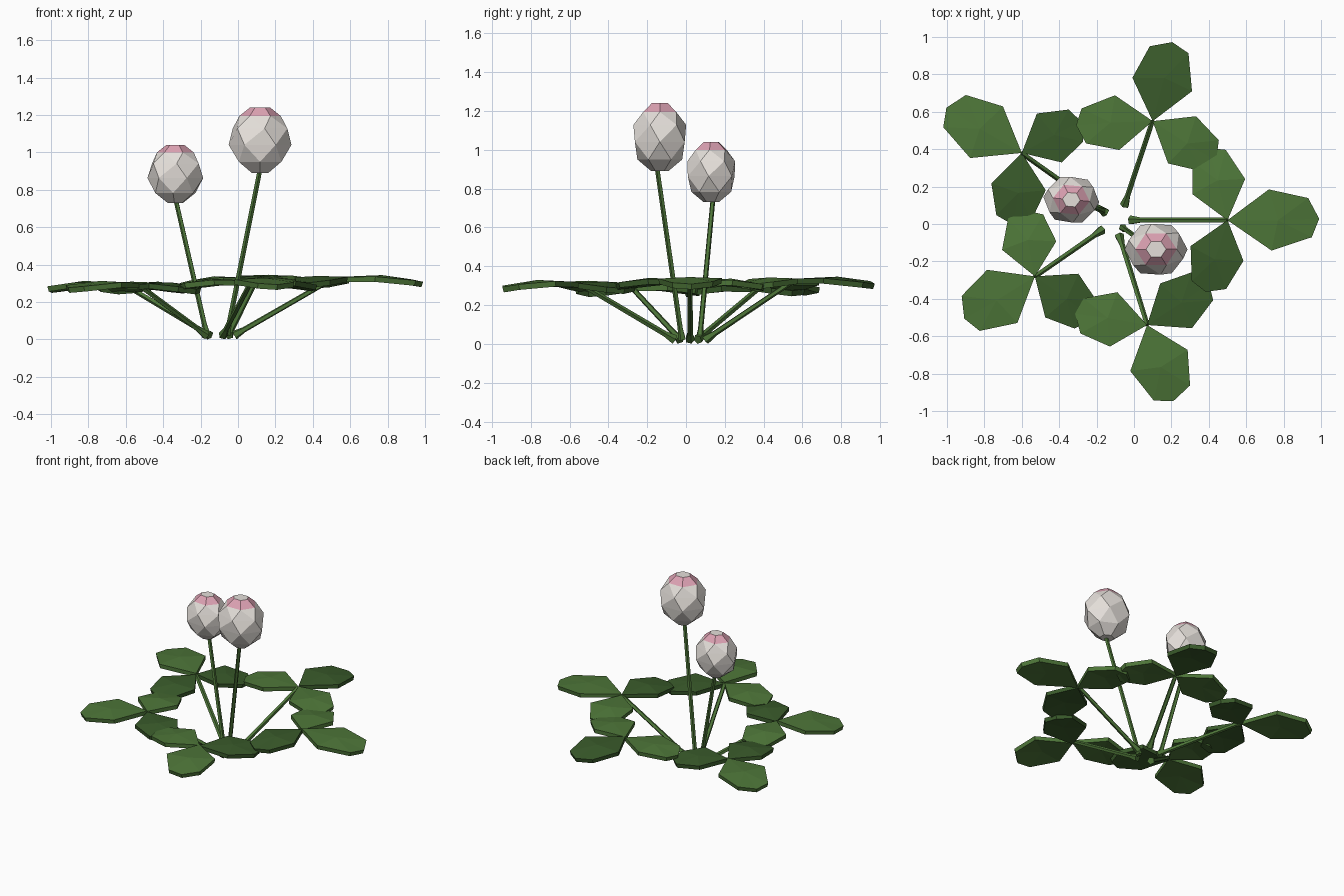
import bpy, bmesh
from math import cos, sin, pi, radians
from mathutils import Vector

if "Cube" in bpy.data.objects:
    bpy.data.objects.remove(bpy.data.objects["Cube"])


def mat(name, c):
    m = bpy.data.materials.new(name)
    m.diffuse_color = (*c, 1)
    m.use_nodes = True
    m.node_tree.nodes["Principled BSDF"].inputs["Base Color"].default_value = m.diffuse_color
    return m


GREEN = mat("leaf_green", (0.075, 0.18, 0.04))
DARK = mat("dark_green", (0.042, 0.105, 0.024))
PALE = mat("pale_petal", (0.78, 0.74, 0.70))
PINK = mat("pink_petal", (0.72, 0.36, 0.45))


def finish(name, bm, mats):
    bmesh.ops.recalc_face_normals(bm, faces=bm.faces[:])
    me = bpy.data.meshes.new(name)
    bm.to_mesh(me)
    bm.free()
    for m in mats:
        me.materials.append(m)
    ob = bpy.data.objects.new(name, me)
    bpy.context.collection.objects.link(ob)
    return ob


def loft(bm, rings, shade=lambda i: 0):
    """Skin a list of equal vertex loops and cap both ends."""
    vs = [[bm.verts.new(p) for p in r] for r in rings]
    n = len(vs[0])
    bm.faces.new(vs[0])
    bm.faces.new(vs[-1])
    for k in range(len(vs) - 1):
        for i in range(n):
            j = (i + 1) % n
            a, b, c, d = vs[k][i], vs[k][j], vs[k + 1][j], vs[k + 1][i]
            for tri in ((a, b, d), (b, c, d)):
                bm.faces.new(tri).material_index = shade(k)


# stems: thin, flared at the foot
def stem(name, base, top, r0, r1, n=5):
    a, b = Vector(base), Vector(top)
    d = (b - a).normalized()
    q = d.to_track_quat('Z', 'Y')
    rings = []
    for p, r in ((a, r0), (a + d * 0.06, r1 * 1.1), (b, r1)):
        rings.append([p + q @ Vector((r * cos(2 * pi * i / n), r * sin(2 * pi * i / n), 0))
                      for i in range(n)])
    bm = bmesh.new()
    loft(bm, rings)
    finish(name, bm, [GREEN])


# leaflets: faceted slabs, raised mid-way and drooping at the tip
OUTLINE = [(0, 0, 0), (.45, 1, .005), (.88, .72, -.012), (1, .05, -.025),
           (.92, -.55, -.018), (.48, -.98, .003)]


def leaflet(name, hub, ang, length, half, flip, material):
    a = radians(ang)
    hub = Vector(hub)
    bm = bmesh.new()

    def pt(u, v, dz, s=1.0):
        x, y = u * length * s, v * half * s * flip
        return hub + Vector((x * cos(a) - y * sin(a), x * sin(a) + y * cos(a), dz))

    top = [bm.verts.new(pt(*o)) for o in OUTLINE]
    low = [bm.verts.new(pt(u, v, dz - .028, .98)) for u, v, dz in OUTLINE]
    mid_t = bm.verts.new(pt(.55, 0, .011))
    mid_b = bm.verts.new(pt(.55, 0, -.02))
    for i in range(6):
        j = (i + 1) % 6
        bm.faces.new((top[i], top[j], mid_t))
        bm.faces.new((low[j], low[i], mid_b))
        bm.faces.new((top[i], low[i], low[j], top[j]))
    finish(name, bm, [material])


# leaf: stem foot, hub, then (angle, length, dark) for outer, right, left leaflets
LEAVES = [
    ((-.02, .02), (.50, .02, .333), ((0, .49, 0), (-108, .40, 1), (104, .40, 0)), 1),
    ((-.05, .10), (.10, .55, .335), ((75, .435, 0.5), (-33, .40, 0), (182, .41, 0)), 1),
    ((-.15, .06), (-.60, .38, .302), ((150, .47, 0), (29, .36, 1), (265, .39, 1)), -1),
    ((-.17, -.03), (-.53, -.28, .302), ((212, .44, 0), (101, .36, 0), (325, .38, 1)), -1),
    ((-.08, -.06), (.07, -.54, .318), ((-72, .43, 0), (170, .39, 0), (33, .40, 1)), 1),
]
for i, (foot, hub, parts, flip) in enumerate(LEAVES, 1):
    stem(f"leaf_stem_{i}", (*foot, .022), (hub[0], hub[1], hub[2] - .012), .026, .014)
    for k, (ang, length, dark) in enumerate(parts):
        h = (hub[0], hub[1], hub[2] - .004 * k)
        leaflet(f"leaflet_{i}_{k + 1}", h, ang, length, .165 if k == 0 else .148,
                flip, DARK if dark else GREEN)

# flower heads: six-sided rings twisted so the petals fold, with a pink band near the top
# (height fraction, radius fraction, twist in steps)
PROFILE = [(0, .3, 0), (.17, .78, 0), (.43, 1, .5), (.68, .93, 1.15), (.87, .66, 1.5), (1, .32, 1.5)]


def flower(name, cx, cy, z0, z1, rx, ry, turn):
    rings = []
    for t, r, tw in PROFILE:
        rings.append([Vector((cx + rx * r * cos(2 * pi * (i + tw + turn) / 6),
                              cy + ry * r * sin(2 * pi * (i + tw + turn) / 6),
                              z0 + (z1 - z0) * t)) for i in range(6)])
    bm = bmesh.new()
    loft(bm, rings, lambda k: 1 if k == 4 else 0)
    finish(name, bm, [PALE, PINK])


stem("flower_stem_1", (-.06, -.02, .022), (.12, -.15, .92), .022, .013)
flower("flower_head_1", .118, -.135, .89, 1.24, .168, .148, .5)
stem("flower_stem_2", (-.165, .07, .022), (-.335, .14, .76), .022, .013)
flower("flower_head_2", -.335, .13, .73, 1.04, .15, .132, .4)

# settle the plant on the ground
zmin = min(v.co.z for o in bpy.data.objects for v in o.data.vertices)
for o in bpy.data.objects:
    for v in o.data.vertices:
        v.co.z -= zmin
